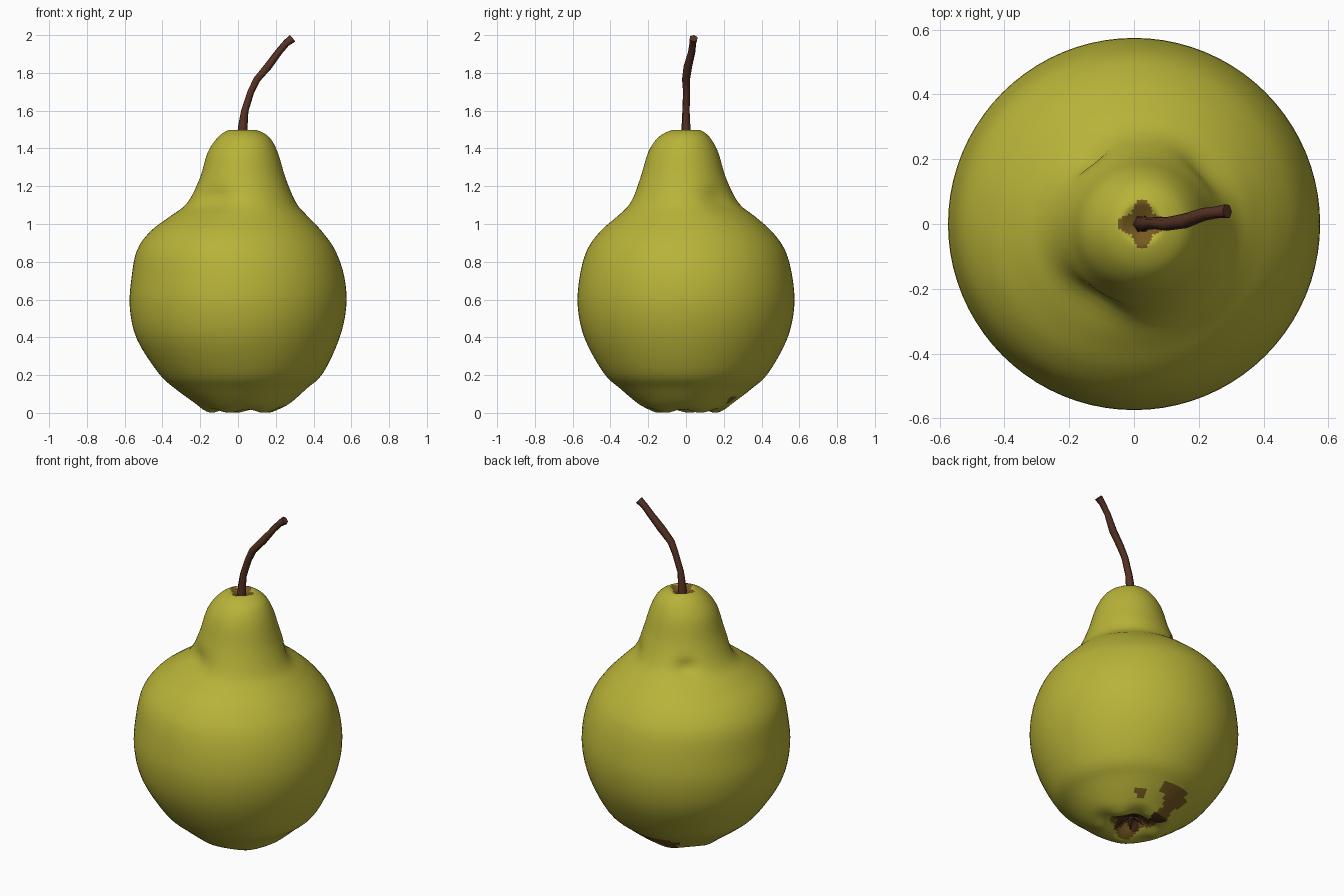
import bpy, bmesh, math
from mathutils import Vector

if "Cube" in bpy.data.objects:
    bpy.data.objects.remove(bpy.data.objects["Cube"])


def material(name, rgb):
    m = bpy.data.materials.new(name)
    m.diffuse_color = (*rgb, 1)
    m.use_nodes = True
    m.node_tree.nodes["Principled BSDF"].inputs["Base Color"].default_value = m.diffuse_color
    return m


skin = material("pear_green", (0.48, 0.45, 0.04))
russet = material("russet_brown", (0.18, 0.10, 0.014))
calyx = material("calyx_dark_brown", (0.06, 0.025, 0.010))
bark = material("stem_brown", (0.095, 0.032, 0.018))


def finish(name, bm, mats, angle):
    bmesh.ops.recalc_face_normals(bm, faces=bm.faces)
    me = bpy.data.meshes.new(name)
    bm.to_mesh(me)
    bm.free()
    ob = bpy.data.objects.new(name, me)
    bpy.context.collection.objects.link(ob)
    for m in mats:
        me.materials.append(m)
    bpy.ops.object.select_all(action='DESELECT')
    ob.select_set(True)
    bpy.context.view_layer.objects.active = ob
    bpy.ops.object.shade_smooth_by_angle(angle=math.radians(angle))
    return ob


def skin_rings(bm, rings, cap=True):
    n = len(rings[0])
    for a, b in zip(rings, rings[1:]):
        for i in range(n):
            j = (i + 1) % n
            bm.faces.new((a[i], a[j], b[j], b[i]))
    if cap:
        bm.faces.new(rings[0])
        bm.faces.new(rings[-1])


# Pear body: height, centre x, centre y, radius, from calyx hollow to stem hollow
PROFILE = [
    (.09, .02, 0, .005), (.075, .02, 0, .05), (.03, .02, 0, .10), (.01, .02, 0, .15),
    (.02, .02, 0, .20), (.05, .025, -.005, .25), (.13, .015, 0, .35), (.21, .015, 0, .435),
    (.39, 0, 0, .535), (.56, 0, 0, .573), (.72, 0, 0, .563), (.86, -.01, 0, .525),
    (.96, -.01, 0, .455), (1.04, .005, 0, .365), (1.11, .02, -.01, .29),
    (1.24, .025, -.015, .228), (1.38, .025, -.015, .185), (1.46, .03, -.01, .135),
    (1.497, .025, 0, .075), (1.49, .025, 0, .045), (1.47, .025, 0, .005)]
SEG, STEPS = 80, 4


def spline(p0, p1, p2, p3, t):
    return [.5 * (2 * b + (c - a) * t + (2 * a - 5 * b + 4 * c - d) * t * t
                  + (3 * b - a - 3 * c + d) * t ** 3) for a, b, c, d in zip(p0, p1, p2, p3)]


rows = []
last = len(PROFILE) - 1
for k in range(last):
    pts = [PROFILE[min(max(k + o, 0), last)] for o in (-1, 0, 1, 2)]
    rows += [spline(*pts, s / STEPS) for s in range(STEPS)]
rows.append(PROFILE[-1])

# Dents around the neck: azimuth, height, depth, angular width, vertical width
DENTS = [(127, 1.13, .035, 14, .035), (-122, 1.13, .035, 25, .06), (42, 1.13, .025, 22, .06)]

bm = bmesh.new()
rings = []
for z, cx, cy, r in rows:
    ring = []
    for i in range(SEG):
        a = 2 * math.pi * i / SEG
        rr = max(r, .004)
        for az, dz, depth, wa, wz in DENTS:
            da = (math.degrees(a) - az + 180) % 360 - 180
            rr -= depth * math.exp(-(da / wa) ** 2 - ((z - dz) / wz) ** 2)
        # lumpy rim around the calyx
        lump = .009 * math.cos(5 * a + .6) * math.exp(-((r - .16) / .06) ** 2) if z < .3 else 0
        ring.append(bm.verts.new((cx + rr * math.cos(a), cy + rr * math.sin(a), max(z + lump, 0))))
    rings.append(ring)
skin_rings(bm, rings)

# Russet and calyx patches chosen by position
for f in bm.faces:
    c = f.calc_center_median()
    dx, dy = c.x - .025, c.y
    r, a = math.hypot(dx, dy), math.degrees(math.atan2(dy, dx))
    if c.z > 1.4:
        if r < .062 + .014 * math.cos(math.radians(4 * a)):
            f.material_index = 1
    elif c.z < .2:
        streak = 118 - 70 * (r - .1)
        if r < .085 + .02 * math.cos(math.radians(5 * a)):
            f.material_index = 2
        elif r < .115 + .025 * math.cos(math.radians(3 * a - 20)):
            f.material_index = 1
        elif r < .34 and abs(a - streak) < 16 + 5 * math.sin(r * 45):
            f.material_index = 2 if r < .2 else 1
        elif math.hypot(r - .27, (a - 62) / 220) < .03:
            f.material_index = 1
finish("pear_body", bm, [skin, russet, calyx], 60)

# Curved stem: six-sided tube along a path, x, y, z, radius
PATH = [(.022, 0, 1.44, .03), (.026, 0, 1.52, .025), (.036, 0, 1.60, .020), (.068, .003, 1.70, .019),
        (.10, 0, 1.765, .021), (.16, .010, 1.835, .023), (.215, .03, 1.91, .020),
        (.255, .036, 1.957, .019), (.288, .04, 1.983, .023)]
bm = bmesh.new()
rings = []
for k, (x, y, z, r) in enumerate(PATH):
    p, q = PATH[max(k - 1, 0)], PATH[min(k + 1, len(PATH) - 1)]
    t = (Vector(q[:3]) - Vector(p[:3])).normalized()
    u = Vector((0, 1, 0)).cross(t).normalized()
    v = t.cross(u)
    twist = .12 * k
    rings.append([bm.verts.new(Vector((x, y, z)) + r * (
        math.cos(math.pi * i / 3 + twist) * u + math.sin(math.pi * i / 3 + twist) * v))
        for i in range(6)])
skin_rings(bm, rings)
finish("stem", bm, [bark], 65)

# Dried sepals in the bottom hollow
bm = bmesh.new()
for k in range(5):
    a = 2 * math.pi * k / 5 + .3
    d, s = Vector((math.cos(a), math.sin(a), 0)), Vector((-math.sin(a), math.cos(a), 0))
    o = Vector((.02, 0, .082))
    ring = [bm.verts.new(o + d * .015 + s * w + Vector((0, 0, h)))
            for w, h in ((-.022, 0), (.022, 0), (0, -.012))]
    tip = bm.verts.new(o + d * .075 + Vector((0, 0, -.05)))
    bm.faces.new(ring)
    for i in range(3):
        bm.faces.new((ring[i], ring[(i + 1) % 3], tip))
finish("sepals", bm, [calyx], 30)
